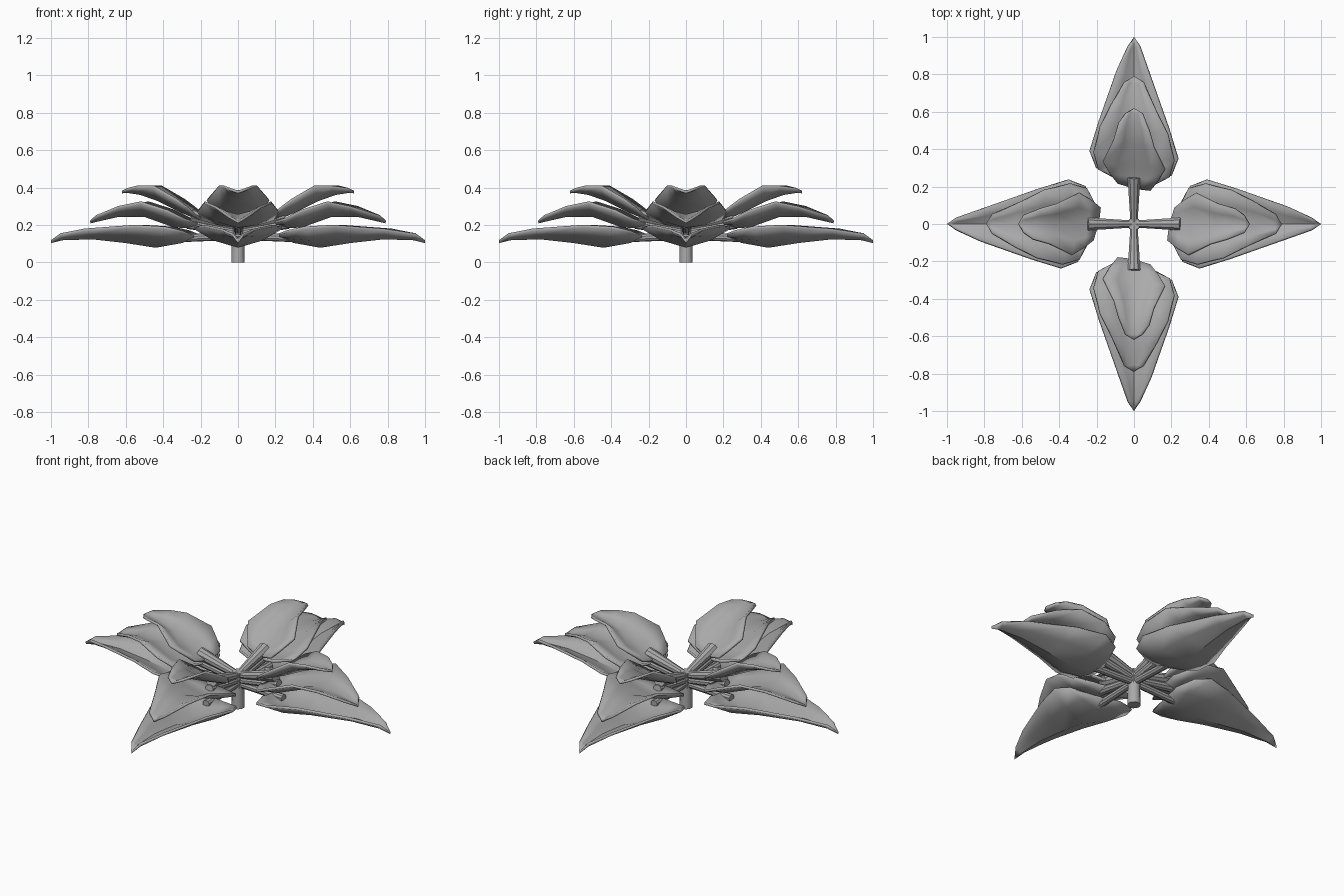
import bpy, bmesh, math
from mathutils import Vector, Matrix

cube = bpy.data.objects.get("Cube")
if cube:
    bpy.data.objects.remove(cube, do_unlink=True)

# One plain grey for the whole plant
grey = bpy.data.materials.new("plain_grey")
grey.use_nodes = True
colour = (0.4, 0.4, 0.4, 1)
grey.diffuse_color = colour
grey.node_tree.nodes["Principled BSDF"].inputs["Base Color"].default_value = colour


def finish(name, bm, angle=35):
    """Turn a bmesh into a smooth-shaded object."""
    mesh = bpy.data.meshes.new(name)
    bm.to_mesh(mesh)
    bm.free()
    obj = bpy.data.objects.new(name, mesh)
    bpy.context.collection.objects.link(obj)
    mesh.materials.append(grey)
    bpy.ops.object.select_all(action='DESELECT')
    obj.select_set(True)
    bpy.context.view_layer.objects.active = obj
    bpy.ops.object.shade_smooth_by_angle(angle=math.radians(angle))
    return obj


def tapered_rod(name, start, end, start_radius, end_radius, sides=10):
    """Round rod between two points."""
    start, end = Vector(start), Vector(end)
    axis = end - start
    turn = axis.to_track_quat('Z', 'Y').to_matrix().to_4x4()
    bm = bmesh.new()
    bmesh.ops.create_cone(bm, cap_ends=True, segments=sides, radius1=start_radius,
                          radius2=end_radius, depth=axis.length,
                          matrix=Matrix.Translation((start + end) / 2) @ turn)
    return finish(name, bm)


def folded_leaf(name, rows, skew=0.02):
    """Trough-shaped leaf along +y, lofted from rib and rim stations."""
    bm = bmesh.new()
    grid = []
    for rib_y, rib_z, rim_y, half_width, rim_z in rows:
        line = []
        for side in (-1, -0.55, 0, 0.55, 1):
            t = abs(side)
            rise = t ** 1.6
            y = rib_y + (rim_y - rib_y) * t
            if half_width > 0.06:
                y -= skew * side
            z = rib_z + (rim_z - rib_z) * rise
            line.append(bm.verts.new((side * half_width, y, z)))
        grid.append(line)
    for near, far in zip(grid, grid[1:]):
        for i in range(len(near) - 1):
            bm.faces.new((near[i], near[i + 1], far[i + 1], far[i]))
    bmesh.ops.remove_doubles(bm, verts=bm.verts, dist=0.0005)
    leaf = finish(name, bm)
    shell = leaf.modifiers.new("thickness", 'SOLIDIFY')
    shell.thickness = 0.014
    shell.offset = 0
    return leaf


# Leaf stations: rib distance, rib height, rim distance, half width, rim height
lower_rows = [
    (.23, .14, .24, .09, .15),
    (.30, .11, .28, .20, .165),
    (.44, .085, .37, .235, .185),
    (.60, .11, .53, .185, .195),
    (.78, .13, .80, .09, .175),
    (.94, .125, .95, .03, .15),
    (1.0, .11, 1.0, 0, .11),
]
middle_rows = [
    (.21, .205, .22, .09, .215),
    (.27, .19, .27, .19, .23),
    (.34, .193, .36, .215, .275),
    (.50, .25, .50, .18, .32),
    (.64, .25, .62, .12, .295),
    (.75, .225, .76, .05, .245),
    (.79, .215, .79, 0, .215),
]
upper_rows = [
    (.19, .23, .20, .09, .245),
    (.25, .25, .25, .13, .29),
    (.31, .275, .31, .165, .335),
    (.43, .335, .43, .105, .405),
    (.52, .367, .52, .08, .405),
    (.59, .378, .59, .045, .392),
    (.62, .376, .62, 0, .376),
]

# Tier: name, rows, arm start height, arm end height, arm end radius
tiers = [
    ("lower", lower_rows, .14, .13, .022),
    ("middle", middle_rows, .16, .205, .026),
    ("upper", upper_rows, .19, .25, .036),
]

# Four identical branches, each with three arms and three leaves
for quarter, direction in enumerate(("back", "right", "front", "left")):
    spin = Matrix.Rotation(-quarter * math.pi / 2, 4, 'Z')
    # a clockwise turn from +y meets +x, the model's left, first
    direction = {"right": "left", "left": "right"}.get(direction, direction)
    for tier, rows, start_z, end_z, radius in tiers:
        leaf = folded_leaf(f"{direction}_{tier}_leaf", rows)
        arm = tapered_rod(f"{direction}_{tier}_arm", (0, .01, start_z),
                          (0, rows[1][0], end_z), .02, radius)
        for part in (leaf, arm):
            part.matrix_world = spin

# Central stalk and the hub where the arms meet
tapered_rod("stalk", (0, 0, 0), (0, 0, .15), .036, .033, 12)
tapered_rod("hub", (0, 0, .12), (0, 0, .21), .034, .034, 8)
